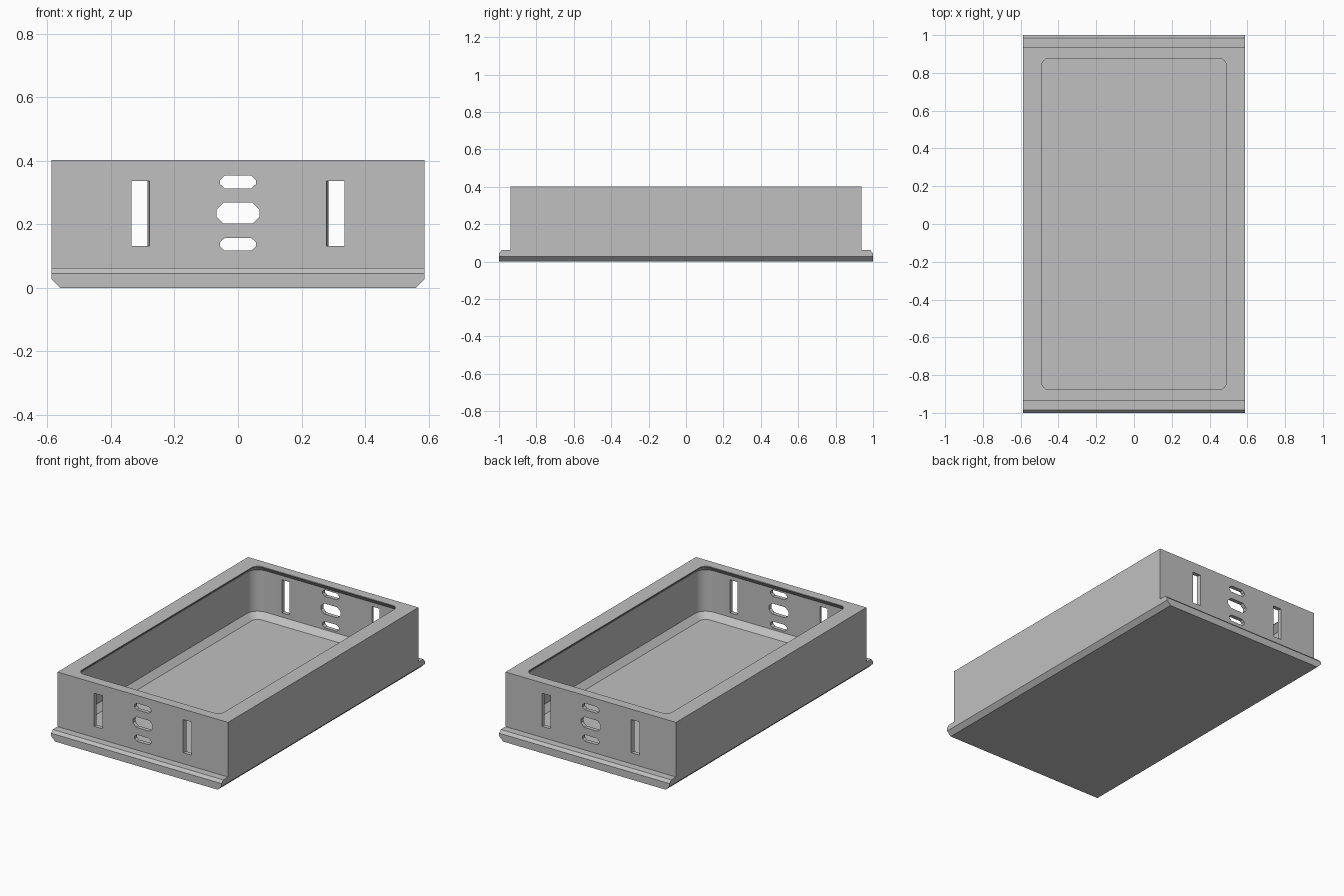
import bpy, bmesh, math

if "Cube" in bpy.data.objects:
    bpy.data.objects.remove(bpy.data.objects["Cube"])

HX, WALL_Y, END_Y, TOP = 0.587, 0.937, 1.0, 0.402

grey = bpy.data.materials.new("plain grey")
grey.diffuse_color = (0.53, 0.53, 0.53, 1)
grey.use_nodes = True
grey.node_tree.nodes["Principled BSDF"].inputs["Base Color"].default_value = grey.diffuse_color


def loft(name, loops):
    """Closed solid through matching rings of points."""
    bm = bmesh.new()
    rings = [[bm.verts.new(p) for p in ring] for ring in loops]
    n = len(rings[0])
    for a, b in zip(rings, rings[1:]):
        for i in range(n):
            j = (i + 1) % n
            bm.faces.new((a[i], a[j], b[j], b[i]))
    bm.faces.new(rings[0][::-1])
    bm.faces.new(rings[-1])
    bmesh.ops.recalc_face_normals(bm, faces=bm.faces)
    mesh = bpy.data.meshes.new(name)
    bm.to_mesh(mesh)
    bm.free()
    mesh.materials.append(grey)
    ob = bpy.data.objects.new(name, mesh)
    bpy.context.collection.objects.link(ob)
    return ob


def rounded_ring(hx, hy, r, z, seg=10):
    """Rounded rectangle at height z."""
    pts = []
    for k, (sx, sy) in enumerate(((1, 1), (-1, 1), (-1, -1), (1, -1))):
        for i in range(seg + 1):
            a = math.pi / 2 * (k + i / seg)
            pts.append((sx * (hx - r) + r * math.cos(a),
                        sy * (hy - r) + r * math.sin(a), z))
    return pts


# Tray body: end profile with chamfered flanges, swept across the width
half = [(END_Y, 0), (END_Y, 0.045), (0.984, 0.062), (WALL_Y, 0.062), (WALL_Y, TOP)]
profile = half + [(-y, z) for y, z in reversed(half)]
tray = loft("tray_body", [[(x, y, z) for y, z in profile] for x in (-HX, HX)])

cutters = []

# Cavity with undercut rim and chamfered floor edge
d = 0.035
steps = [(0.07, 0), (0.07 + d, d), (TOP - d - 0.004, d), (TOP - 0.004, 0), (0.5, 0)]
cutters.append(loft("cavity_cutter", [
    rounded_ring(0.49 + e, 0.877 + e, 0.042 + e, z) for z, e in steps]))

for s in (-1, 1):
    # Chamfers along the long bottom edges
    wedge = [(0.560 - 0.02, -0.02), (HX + 0.02, 0.0265 + 0.02), (HX + 0.02, -0.02)]
    cutters.append(loft("edge_chamfer_cutter", [
        [(s * x, y, z) for x, z in wedge] for y in (-1.1, 1.1)]))
    # Tall strap slots through both end walls
    slot = [(0.272, -0.96), (0.335, -0.96), (0.335, 0.96),
            (0.272, 0.96), (0.285, 0.91), (0.285, -0.91)]
    cutters.append(loft("slot_cutter", [
        [(s * x, y, z) for x, y in slot] for z in (0.131, 0.337)]))

# Three elongated vents through both end walls:
# centre height, half width, half flat, half height, half end
for zc, w, f, h, e in ((0.333, 0.056, 0.042, 0.020, 0.007),
                       (0.235, 0.068, 0.045, 0.033, 0.011),
                       (0.137, 0.056, 0.042, 0.020, 0.007)):
    octagon = [(w, -e), (w, e), (f, h), (-f, h), (-w, e), (-w, -e), (-f, -h), (f, -h)]
    cutters.append(loft("vent_cutter", [
        [(x, y, zc + z) for x, z in octagon] for y in (-1.1, 1.1)]))

# Apply the cuts and remove the helpers
bpy.context.view_layer.objects.active = tray
for c in cutters:
    c.hide_render = True
    mod = tray.modifiers.new("cut", "BOOLEAN")
    mod.operation, mod.solver, mod.object = "DIFFERENCE", "EXACT", c
    bpy.ops.object.modifier_apply(modifier=mod.name)
    bpy.data.objects.remove(c)

bpy.ops.object.select_all(action="DESELECT")
tray.select_set(True)
bpy.ops.object.shade_smooth_by_angle(angle=math.radians(25))
